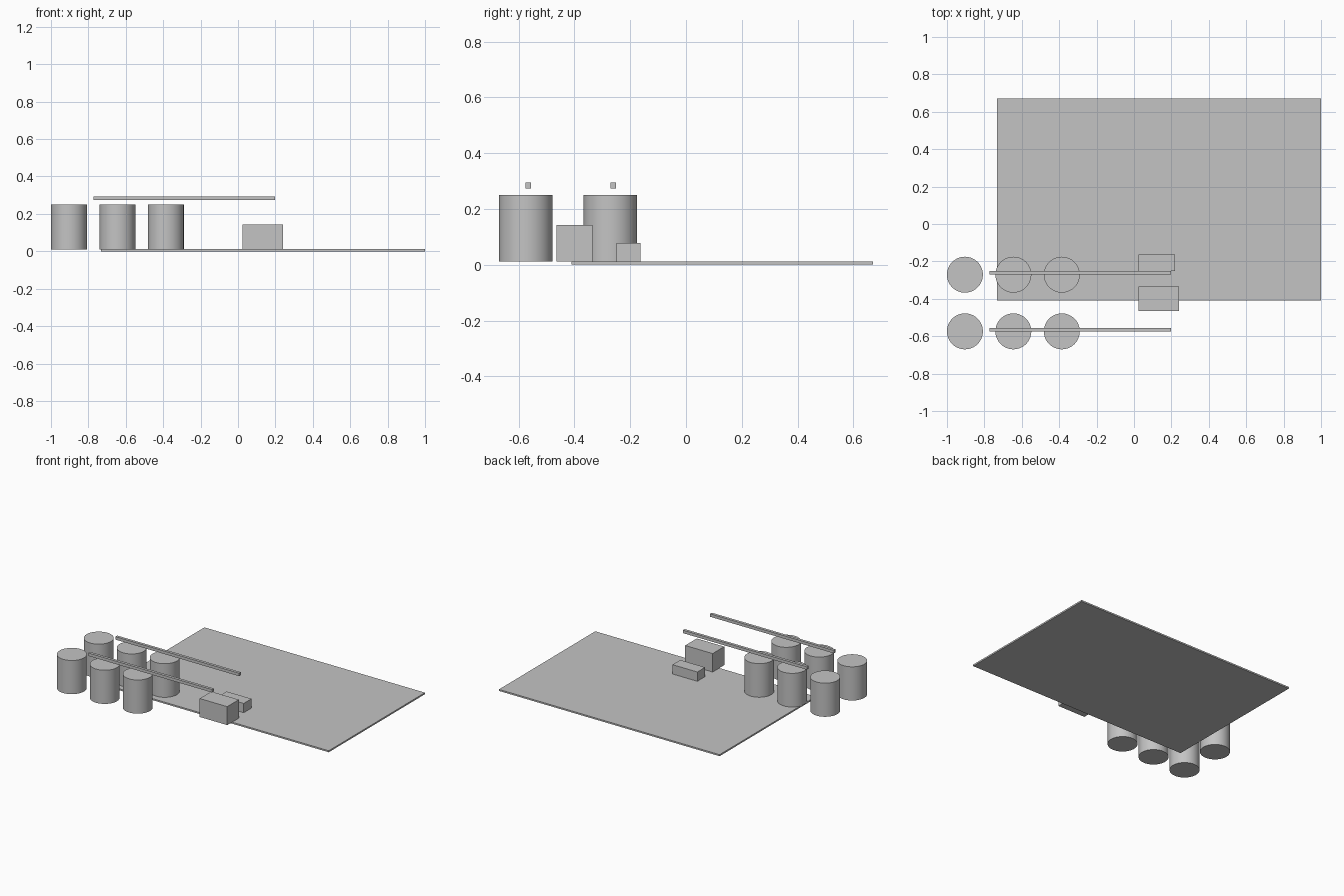
import bpy
import math

cube = bpy.data.objects.get("Cube")
if cube:
    bpy.data.objects.remove(cube, do_unlink=True)

# Single grey material
GREY = (0.55, 0.55, 0.55, 1)
grey = bpy.data.materials.new("grey")
grey.use_nodes = True
grey.diffuse_color = GREY
grey.node_tree.nodes["Principled BSDF"].inputs["Base Color"].default_value = GREY


def box(name, low, high):
    """Box spanning two opposite corners."""
    centre = [(a + b) / 2 for a, b in zip(low, high)]
    bpy.ops.mesh.primitive_cube_add(size=1, location=centre)
    ob = bpy.context.object
    ob.name = name
    ob.scale = [b - a for a, b in zip(low, high)]
    bpy.ops.object.transform_apply(location=False, rotation=False, scale=True)
    ob.data.materials.append(grey)
    return ob


def tank(name, x, y, bottom, top, radius):
    """Upright drum with smooth sides and flat caps."""
    bpy.ops.mesh.primitive_cylinder_add(
        vertices=64, radius=radius, depth=top - bottom,
        location=(x, y, (bottom + top) / 2))
    ob = bpy.context.object
    ob.name = name
    ob.data.materials.append(grey)
    bpy.ops.object.shade_smooth_by_angle(angle=math.radians(30))


FLOOR = 0.011

# Ground slab
box("ground_slab", (-0.733, -0.41, 0), (1, 0.67, FLOOR))

# Two rows of three tanks, each row with a pipe above it
for row, tank_y, pipe_y in (("front", -0.574, -0.565), ("back", -0.271, -0.261)):
    for i in range(3):
        tank(f"{row}_tank_{i + 1}", -0.904 + 0.259 * i, tank_y, FLOOR, 0.25, 0.096)
    box(f"{row}_pipe", (-0.773, pipe_y - 0.01, 0.273), (0.199, pipe_y + 0.01, 0.294))

# Two small buildings
box("large_building", (0.025, -0.465, FLOOR), (0.241, -0.335, 0.142))
box("small_building", (0.025, -0.25, FLOOR), (0.22, -0.163, 0.077))
